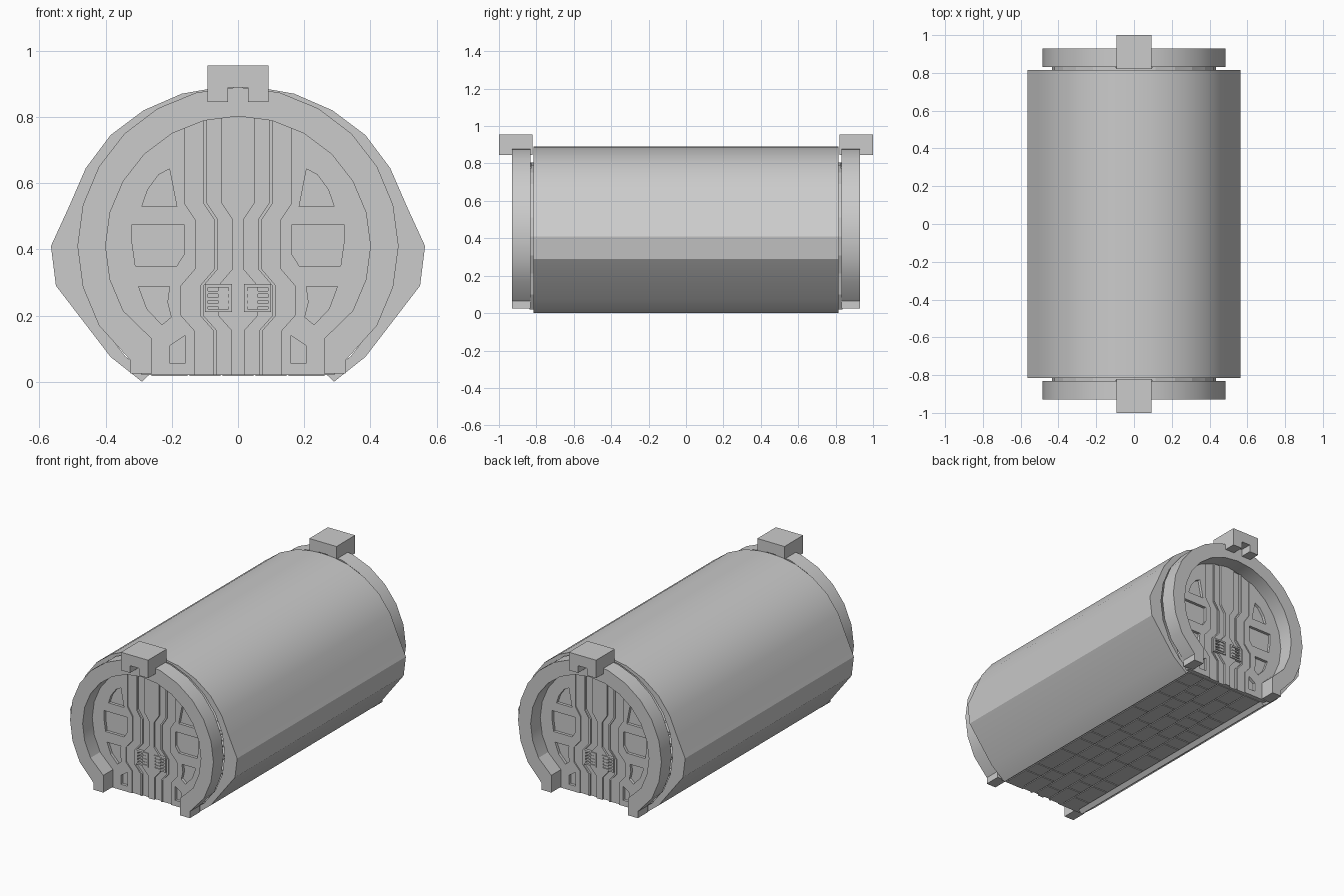
import bpy, bmesh, math, random
from mathutils import Matrix

if "Cube" in bpy.data.objects:
    bpy.data.objects.remove(bpy.data.objects["Cube"])

random.seed(4)
CZ = 0.41  # height of the tunnel axis


def add_prisms(bm, profiles, y0, y1):
    """Extrude closed (x, z) outlines from y0 to y1."""
    for pts in profiles:
        sub = [bm.verts.new((x, y0, z)) for x, z in pts]
        end = [bm.verts.new((x, y1, z)) for x, z in pts]
        n = len(pts)
        bm.faces.new(sub)
        bm.faces.new(end[::-1])
        for i in range(n):
            j = (i + 1) % n
            bm.faces.new((sub[j], sub[i], end[i], end[j]))


def finish(name, bm, smooth=None):
    bmesh.ops.recalc_face_normals(bm, faces=bm.faces[:])
    me = bpy.data.meshes.new(name)
    bm.to_mesh(me)
    bm.free()
    ob = bpy.data.objects.new(name, me)
    bpy.context.collection.objects.link(ob)
    if smooth:
        bpy.ops.object.select_all(action='DESELECT')
        ob.select_set(True)
        bpy.context.view_layer.objects.active = ob
        bpy.ops.object.shade_smooth_by_angle(angle=math.radians(smooth))
    return ob


def prism(name, profiles, y0, y1, smooth=None):
    bm = bmesh.new()
    add_prisms(bm, profiles, y0, y1)
    return finish(name, bm, smooth)


def rect(x0, x1, z0, z1):
    return [(x0, z0), (x1, z0), (x1, z1), (x0, z1)]


def flip(pts):
    return [(-x, z) for x, z in pts[::-1]]


def arc(rx, rz, a0, a1):
    """Points of a 24-sided ellipse, every 15 degrees."""
    return [(rx * math.cos(math.radians(a)), CZ + rz * math.sin(math.radians(a)))
            for a in range(a0, a1 + 1, 15)]


def symmetric(half):
    """Open right-hand outline running up to x = 0, continued on the left."""
    return half + [(-x, z) for x, z in half[-2::-1]]


def cut(ob, profiles, y0, y1):
    cutter = prism("cutter", profiles, y0, y1)
    cutter.hide_render = True
    mod = ob.modifiers.new("cut", 'BOOLEAN')
    mod.object = cutter
    mod.solver = 'EXACT'
    bpy.context.view_layer.objects.active = ob
    bpy.ops.object.modifier_apply(modifier=mod.name)
    bpy.data.objects.remove(cutter)


# Tunnel shell: faceted outside, round inside, open along the bottom
outer = symmetric([(0.29, 0), (0.385, 0.075), (0.55, 0.29), (0.565, 0.41), (0.51, 0.53),
                   (0.46, 0.645), (0.385, 0.745), (0.285, 0.82), (0.17, 0.87),
                   (0.085, 0.885), (0, 0.891)])
inner = symmetric([(0.265, 0.024)] + arc(0.481, 0.472, -45, 90))
prism("tunnel_shell", [outer + inner[::-1]], -0.815, 0.815, 30)

# Floor slab with staggered plates on both faces
prism("floor_slab", [rect(-0.285, 0.285, 0.022, 0.032)], -0.815, 0.815)
bm = bmesh.new()
columns = [-0.265, -0.15, -0.05, 0.05, 0.15, 0.265]
for x0, x1 in zip(columns, columns[1:]):
    y = -0.812
    while y < 0.80:
        y2 = min(y + random.choice((0.1, 0.16, 0.22)), 0.812)
        if y2 > 0.75:
            y2 = 0.812
        for z0, z1 in ((0.017, 0.023), (0.031, 0.036)):
            add_prisms(bm, [rect(x0 + 0.003, x1 - 0.003, z0, z1)], y + 0.003, y2 - 0.003)
        y = y2
finish("floor_plates", bm)

# Portal ring with two feet
ring_out = symmetric([(0.325, 0.025), (0.325, 0.065)] + arc(0.485, 0.48, -30, 90))
ring_in = symmetric([(0.26, 0.025), (0.26, 0.13)] + arc(0.40, 0.392, -30, 90))
ring = prism("portal_ring", [ring_out + ring_in[::-1]], -0.93, -0.832, 20)

# End door: slab, then pockets and kinked channels cut into it
door_half = [(0.29, 0.02), (0.345, 0.1)] + arc(0.435, 0.395, -30, 90)
door = prism("end_door", [symmetric(door_half)], -0.837, -0.808)
pockets = [
    [(0.29, 0.53), (0.273, 0.58), (0.24, 0.625), (0.207, 0.643), (0.185, 0.53)],
    [(0.32, 0.475), (0.163, 0.475), (0.163, 0.385), (0.185, 0.35), (0.31, 0.35), (0.32, 0.42)],
    [(0.3, 0.287), (0.207, 0.287), (0.213, 0.24), (0.202, 0.195), (0.23, 0.172), (0.275, 0.22)],
    [(0.205, 0.11), (0.16, 0.14), (0.16, 0.055), (0.205, 0.055)],
]
cut(door, pockets + [flip(p) for p in pockets], -0.9, -0.82)
kinks = [(0, 0.82), (0, 0.54), (-0.033, 0.49), (-0.033, 0.34), (0.01, 0.29),
         (0.01, 0.2), (-0.03, 0.155), (-0.03, 0)]


def channel(xa, xb):
    return [(xa + d, z) for d, z in kinks] + [(xb + d, z) for d, z in kinks[::-1]]


for xa, xb, depth in ((0.105, 0.162, 0.007), (0.05, 0.094, 0.012)):
    c = channel(xa, xb)
    cut(door, [c, flip(c)], -0.9, -0.837 + depth)

# Twin vents on the door: frame bars and slats
vent = [rect(0.018, 0.028, 0.21, 0.295), rect(0.09, 0.1, 0.21, 0.295),
        rect(0.028, 0.09, 0.21, 0.22), rect(0.028, 0.09, 0.285, 0.295)]
frame = prism("vent_frames", vent + [flip(p) for p in vent], -0.843, -0.822)
slats = [rect(0.028, 0.09, z, z + 0.009) for z in (0.227, 0.246, 0.265)]
grille = prism("vent_slats", slats + [flip(p) for p in slats], -0.84, -0.822)

# Clamp block over the ring, notched underneath
clamp = prism("clamp_block", [[(-0.092, 0.845), (-0.03, 0.845), (-0.03, 0.889), (0.03, 0.889),
                               (0.03, 0.845), (0.092, 0.845), (0.092, 0.955), (-0.092, 0.955)]],
              -1.0, -0.82)

# Repeat the whole end assembly at the back
for part in (ring, door, frame, grille, clamp):
    back = part.copy()
    back.data = part.data.copy()
    back.name = "back_" + part.name
    back.data.transform(Matrix.Rotation(math.pi, 4, 'Z'))
    bpy.context.collection.objects.link(back)
